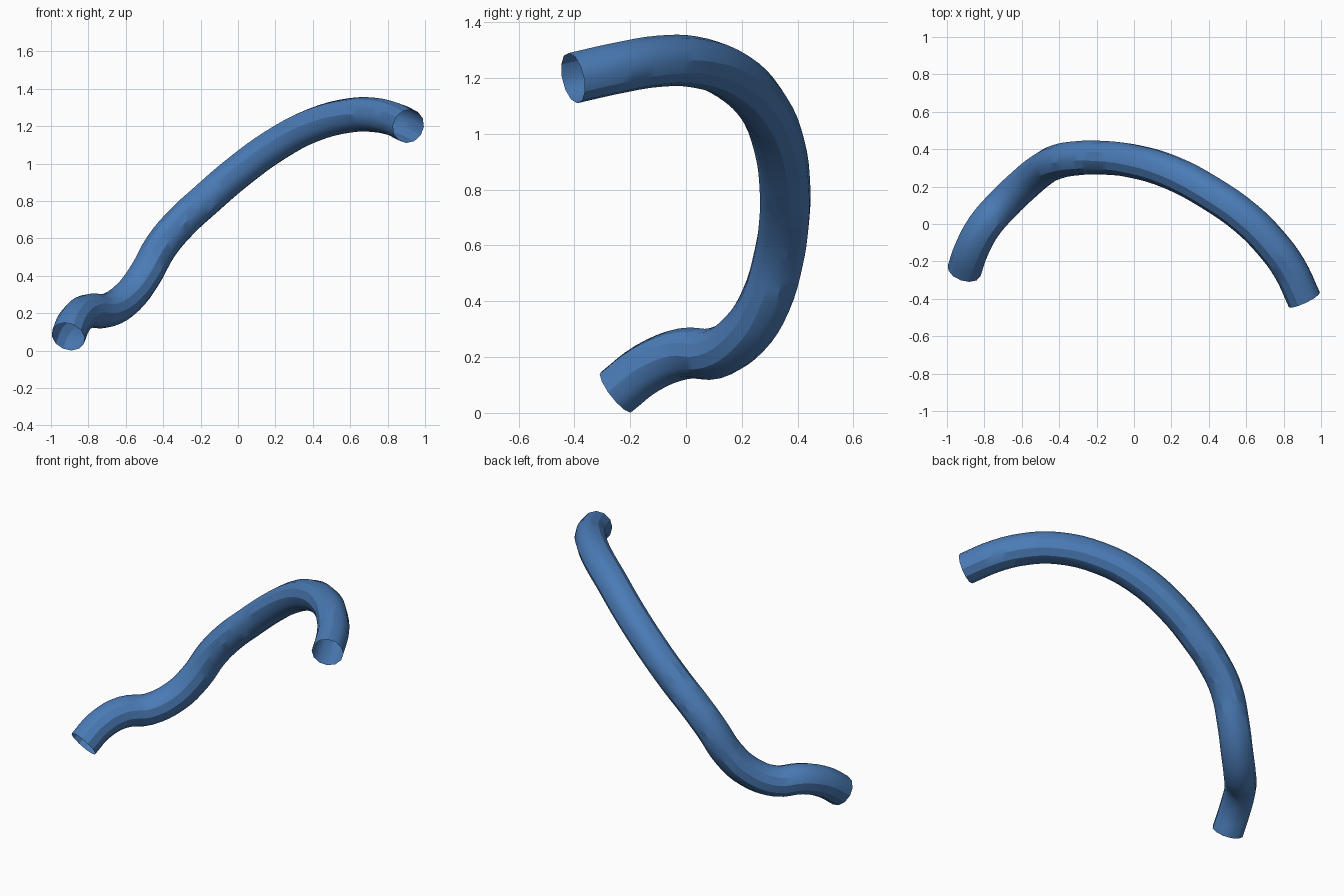
import bpy

if "Cube" in bpy.data.objects:
    bpy.data.objects.remove(bpy.data.objects["Cube"])

# Single blue colour
blue = bpy.data.materials.new("hose blue")
blue.diffuse_color = (0.07, 0.20, 0.47, 1.0)
blue.use_nodes = True
blue.node_tree.nodes["Principled BSDF"].inputs["Base Color"].default_value = blue.diffuse_color

# Centre line of the hose, from the low end to the high end
path = [
    (-0.908, -0.25, 0.075), (-0.87, -0.14, 0.16), (-0.80, -0.01, 0.212),
    (-0.70, 0.105, 0.214), (-0.59, 0.21, 0.283), (-0.50, 0.285, 0.40),
    (-0.41, 0.333, 0.56), (-0.30, 0.352, 0.69), (-0.18, 0.355, 0.80),
    (0.00, 0.335, 0.955), (0.20, 0.275, 1.10), (0.40, 0.17, 1.205),
    (0.60, 0.03, 1.258), (0.73, -0.10, 1.26), (0.83, -0.235, 1.238),
    (0.911, -0.405, 1.20),
]

curve = bpy.data.curves.new("hose", "CURVE")
curve.dimensions = "3D"
curve.resolution_u = 4
curve.bevel_depth = 0.092
curve.bevel_resolution = 4      # twelve-sided section
curve.use_fill_caps = False     # both ends stay open
spline = curve.splines.new("BEZIER")
spline.bezier_points.add(len(path) - 1)
for point, co in zip(spline.bezier_points, path):
    point.co = co
    point.handle_left_type = point.handle_right_type = "AUTO"

# Swept open tube, turned into a mesh and smoothed
hose = bpy.data.objects.new("hose", curve)
bpy.context.collection.objects.link(hose)
curve.materials.append(blue)
bpy.context.view_layer.objects.active = hose
hose.select_set(True)
bpy.ops.object.convert(target="MESH")
bpy.ops.object.shade_smooth_by_angle()
